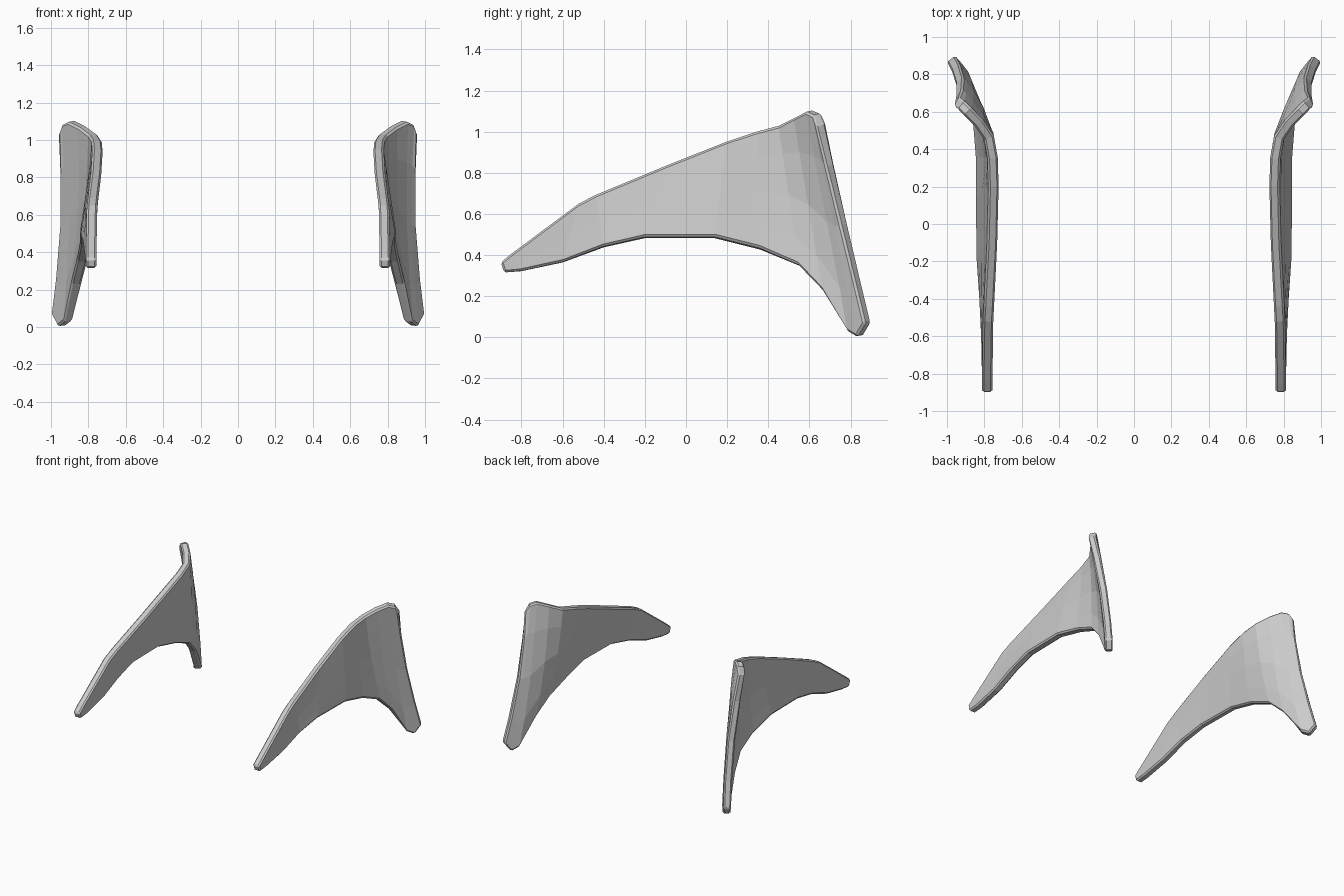
import bpy
import math
from mathutils import Vector

cube = bpy.data.objects.get("Cube")
if cube:
    bpy.data.objects.remove(cube, do_unlink=True)

grey = bpy.data.materials.new("pale grey")
grey.use_nodes = True
colour = (0.6, 0.6, 0.6, 1)
grey.diffuse_color = colour
grey.node_tree.nodes["Principled BSDF"].inputs["Base Color"].default_value = colour

# Stations from the front tip to the flared rear edge: top point, bottom point, sideways bow
stations = [
    ((.785, -.90, .365), (.785, -.885, .315), 0),
    ((.785, -.85, .405), (.785, -.80, .322), 0),
    ((.78, -.52, .65), (.79, -.60, .365), 0),
    ((.775, -.44, .69), (.80, -.40, .44), 0),
    ((.757, -.10, .83), (.815, -.20, .485), 0),
    ((.75, .20, .95), (.82, .14, .485), 0),
    ((.755, .35, 1.0), (.82, .36, .43), -.01),
    ((.775, .46, 1.03), (.835, .55, .35), -.015),
    ((.83, .54, 1.07), (.865, .67, .23), -.02),
    ((.89, .60, 1.10), (.91, .80, .03), -.02),
    ((.925, .635, 1.085), (.945, .845, .003), -.025),
    ((.95, .655, 1.03), (.98, .885, .07), -.03),
]
rows = [0, .2, .5, .8, 1]


def wing(name, side):
    """Thin curved plate lofted through the stations."""
    verts, faces = [], []
    for top, bottom, bow in stations:
        for t in rows:
            p = Vector(top).lerp(Vector(bottom), t)
            p.x += bow * math.sin(math.pi * t)
            verts.append((p.x * side, p.y, p.z))
    n = len(rows)
    for s in range(len(stations) - 1):
        for r in range(n - 1):
            a = s * n + r
            quad = (a, a + 1, a + n + 1, a + n)
            faces.append(quad if side > 0 else quad[::-1])
    mesh = bpy.data.meshes.new(name)
    mesh.from_pydata(verts, [], faces)
    mesh.materials.append(grey)
    obj = bpy.data.objects.new(name, mesh)
    bpy.context.collection.objects.link(obj)
    # Plate thickness and chamfered rim
    solid = obj.modifiers.new("thickness", "SOLIDIFY")
    solid.thickness = .056
    solid.offset = 0
    bevel = obj.modifiers.new("rim chamfer", "BEVEL")
    bevel.width = .014
    bevel.segments = 1
    bevel.limit_method = "ANGLE"
    bevel.angle_limit = math.radians(50)


wing("left_wing", 1)
wing("right_wing", -1)
